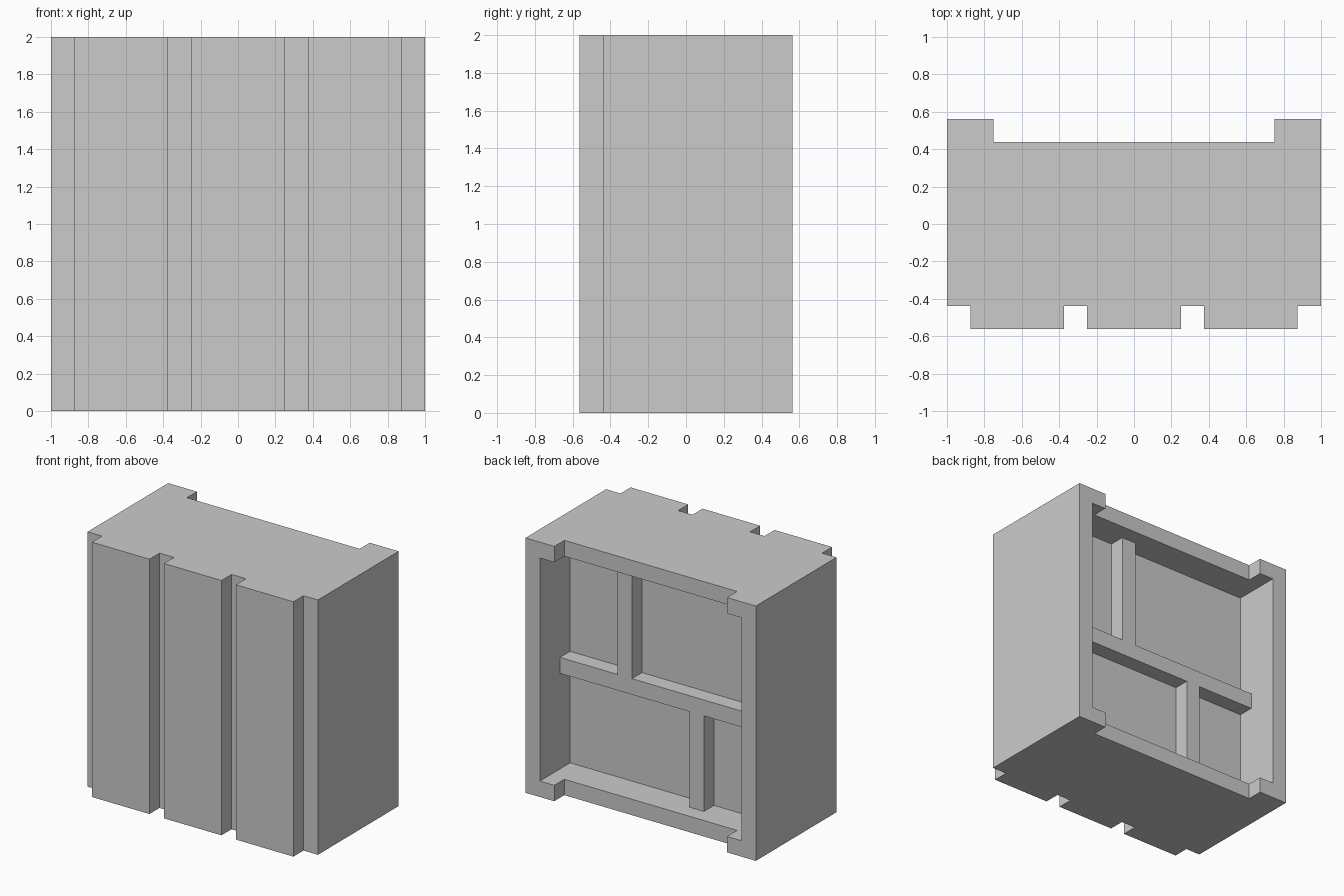
import bpy, bmesh

if "Cube" in bpy.data.objects:
    bpy.data.objects.remove(bpy.data.objects["Cube"])


def extrude(name, points, vec, place):
    """Solid made by sweeping a flat profile along vec."""
    bm = bmesh.new()
    face = bm.faces.new([bm.verts.new(place(a, b)) for a, b in points])
    swept = bmesh.ops.extrude_face_region(bm, geom=[face])
    moved = [v for v in swept["geom"] if isinstance(v, bmesh.types.BMVert)]
    bmesh.ops.translate(bm, verts=moved, vec=vec)
    bmesh.ops.recalc_face_normals(bm, faces=bm.faces)
    mesh = bpy.data.meshes.new(name)
    bm.to_mesh(mesh)
    bm.free()
    obj = bpy.data.objects.new(name, mesh)
    bpy.context.collection.objects.link(obj)
    return obj


T = 0.125            # common board thickness
OUT, IN = 0.5625, 0.4375

# Cabinet body: plan profile with three front slats and two rear flanges
half = [(0.25, -OUT), (0.25, -IN), (0.375, -IN), (0.375, -OUT), (0.875, -OUT),
        (0.875, -IN), (1, -IN), (1, OUT), (0.75, OUT), (0.75, IN)]
plan = half + [(-x, y) for x, y in reversed(half)]
body = extrude("cabinet_body", plan, (0, 0, 2), lambda x, y: (x, y, 0))

# Open compartment cut into the back
s = 1 - T
cutter = extrude("compartment_cutter", [(-s, T), (s, T), (s, 2 - T), (-s, 2 - T)],
                 (0, 1, 0), lambda x, z: (x, 0.1875, z))
cutter.hide_render = True
mod = body.modifiers.new("compartment", "BOOLEAN")
mod.operation = "DIFFERENCE"
mod.solver = "EXACT"
mod.object = cutter
bpy.context.view_layer.objects.active = body
bpy.ops.object.modifier_apply(modifier=mod.name)
bpy.data.objects.remove(cutter)

# Shelf rail with one divider above and one below, all flush
rail = [(-s, 0.875), (-0.375, 0.875), (-0.375, T), (-0.25, T), (-0.25, 0.875),
        (s, 0.875), (s, 1), (0.375, 1), (0.375, 2 - T), (0.25, 2 - T),
        (0.25, 1), (-s, 1)]
extrude("shelf_and_dividers", rail, (0, T, 0), lambda x, z: (x, 0.1875, z))
